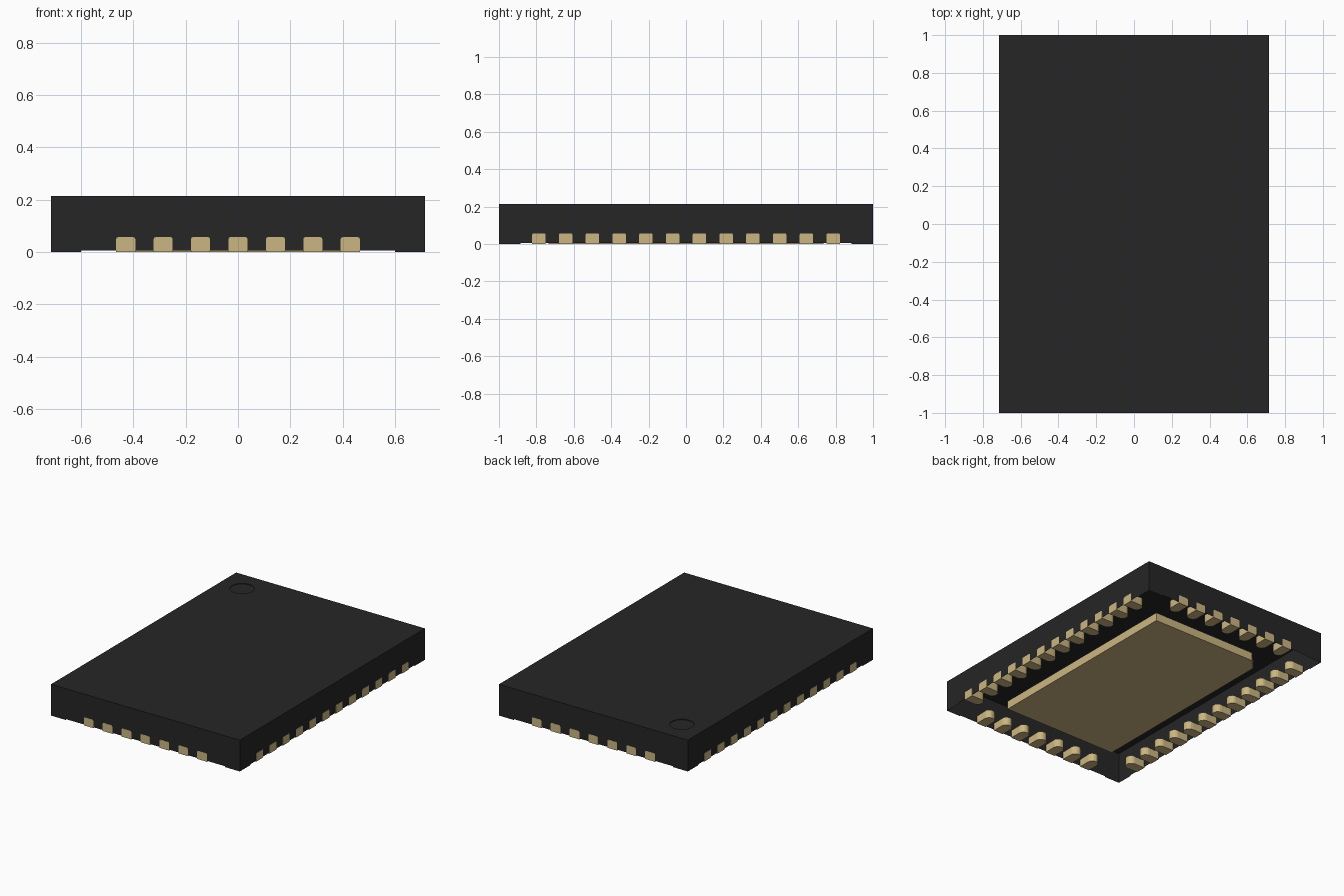
import bpy, bmesh, math
from mathutils import Matrix, Vector

cube = bpy.data.objects.get("Cube")
if cube:
    bpy.data.objects.remove(cube, do_unlink=True)

HX, HY, TOP = 0.714, 1.0, 0.214     # half width, half length, height
PITCH, METAL = 0.143, 0.057         # contact spacing and metal thickness


def material(name, rgb, rough):
    m = bpy.data.materials.new(name)
    m.use_nodes = True
    m.diffuse_color = (*rgb, 1)
    b = m.node_tree.nodes["Principled BSDF"]
    b.inputs["Base Color"].default_value = (*rgb, 1)
    b.inputs["Roughness"].default_value = rough
    return m


black = material("black plastic", (0.0194, 0.0190, 0.0190), 0.6)
gold = material("pale gold metal", (0.60, 0.47, 0.22), 0.4)


def make_object(name, bm, mat):
    me = bpy.data.meshes.new(name)
    bm.to_mesh(me)
    bm.free()
    me.materials.append(mat)
    ob = bpy.data.objects.new(name, me)
    bpy.context.collection.objects.link(ob)
    return ob


def prism(outline, height):
    """Closed prism standing on z = 0 over a plan outline."""
    bm = bmesh.new()
    face = bm.faces.new([bm.verts.new((x, y, 0)) for x, y in outline])
    up = bmesh.ops.extrude_face_region(bm, geom=[face], use_keep_orig=True)
    bmesh.ops.translate(bm, vec=(0, 0, height),
                        verts=[v for v in up["geom"] if isinstance(v, bmesh.types.BMVert)])
    bmesh.ops.recalc_face_normals(bm, faces=bm.faces)
    return bm


# Body shell: open underneath, each wall lifted slightly between its corners
bm = bmesh.new()
GAP, CORNER = 0.006, 0.114
corners = [Vector(c) for c in ((-HX, -HY), (HX, -HY), (HX, HY), (-HX, HY))]
for i, a in enumerate(corners):
    b = corners[(i + 1) % 4]
    d = (b - a).normalized() * CORNER
    wall = [(a, 0), (a + d, 0), (a + d, GAP), (b - d, GAP),
            (b - d, 0), (b, 0), (b, TOP), (a, TOP)]
    bm.faces.new([bm.verts.new((p.x, p.y, z)) for p, z in wall])

# Top surface with a shallow round mark in one corner
rim = [bm.verts.new((c.x, c.y, TOP)) for c in corners]
circle = [(-0.55 + 0.075 * math.cos(t), 0.83 + 0.075 * math.sin(t))
          for t in (2 * math.pi * k / 32 for k in range(32))]
ring = [bm.verts.new((x, y, TOP)) for x, y in circle]
floor = [bm.verts.new((x, y, TOP - 0.004)) for x, y in circle]
edges = [bm.edges.new((loop[k], loop[(k + 1) % len(loop)]))
         for loop in (rim, ring) for k in range(len(loop))]
bmesh.ops.triangle_fill(bm, edges=edges, use_beauty=True, normal=(0, 0, 1))
for k in range(32):
    n = (k + 1) % 32
    bm.faces.new((ring[k], ring[n], floor[n], floor[k]))
bm.faces.new(floor)
bmesh.ops.remove_doubles(bm, verts=bm.verts, dist=1e-5)
bmesh.ops.recalc_face_normals(bm, faces=bm.faces)
top_face = max(bm.faces, key=lambda f: f.calc_area())
if top_face.normal.z < -0.5:
    bmesh.ops.reverse_faces(bm, faces=bm.faces)
make_object("body_shell", bm, black)

# Central pad underneath, with one clipped corner
PX, PY, CLIP = 0.432, 0.736, 0.07
make_object("central_pad", prism([(-PX, -PY), (PX, -PY), (PX, PY),
                                  (-PX + CLIP, PY), (-PX, PY - CLIP)], METAL), gold)

# Contact: square outer end, rounded inner end, clipped top edges
R, LENGTH = 0.0365, 0.114
plan = [(-R, 0), (R, 0)] + [
    (R * math.cos(t), LENGTH - R + R * math.sin(t))
    for t in (math.pi * k / 10 for k in range(11))]
bm = prism(plan, METAL)
long_edges = [e for e in bm.edges
              if all(v.co.z > 0.01 and abs(abs(v.co.x) - R) < 1e-4 for v in e.verts)
              and abs(e.verts[0].co.x - e.verts[1].co.x) < 1e-4]
bmesh.ops.bevel(bm, geom=long_edges, offset=0.008, segments=2,
                profile=0.5, affect='EDGES')
contact = bpy.data.meshes.new("contact")
bm.to_mesh(contact)
bm.free()
contact.materials.append(gold)

# Contact rows on the four sides: name, turn, distance from centre, count
PROUD = 0.001
for side, turn, reach, count in (("front", 0, HY, 7), ("right_hand", 90, HX, 12),
                                 ("back", 180, HY, 7), ("left_hand", 270, HX, 12)):
    for k in range(count):
        ob = bpy.data.objects.new(f"{side}_contact_{k + 1}", contact)
        bpy.context.collection.objects.link(ob)
        ob.matrix_world = (Matrix.Rotation(math.radians(turn), 4, 'Z') @
                           Matrix.Translation(((k - (count - 1) / 2) * PITCH,
                                               -reach - PROUD, 0)))
